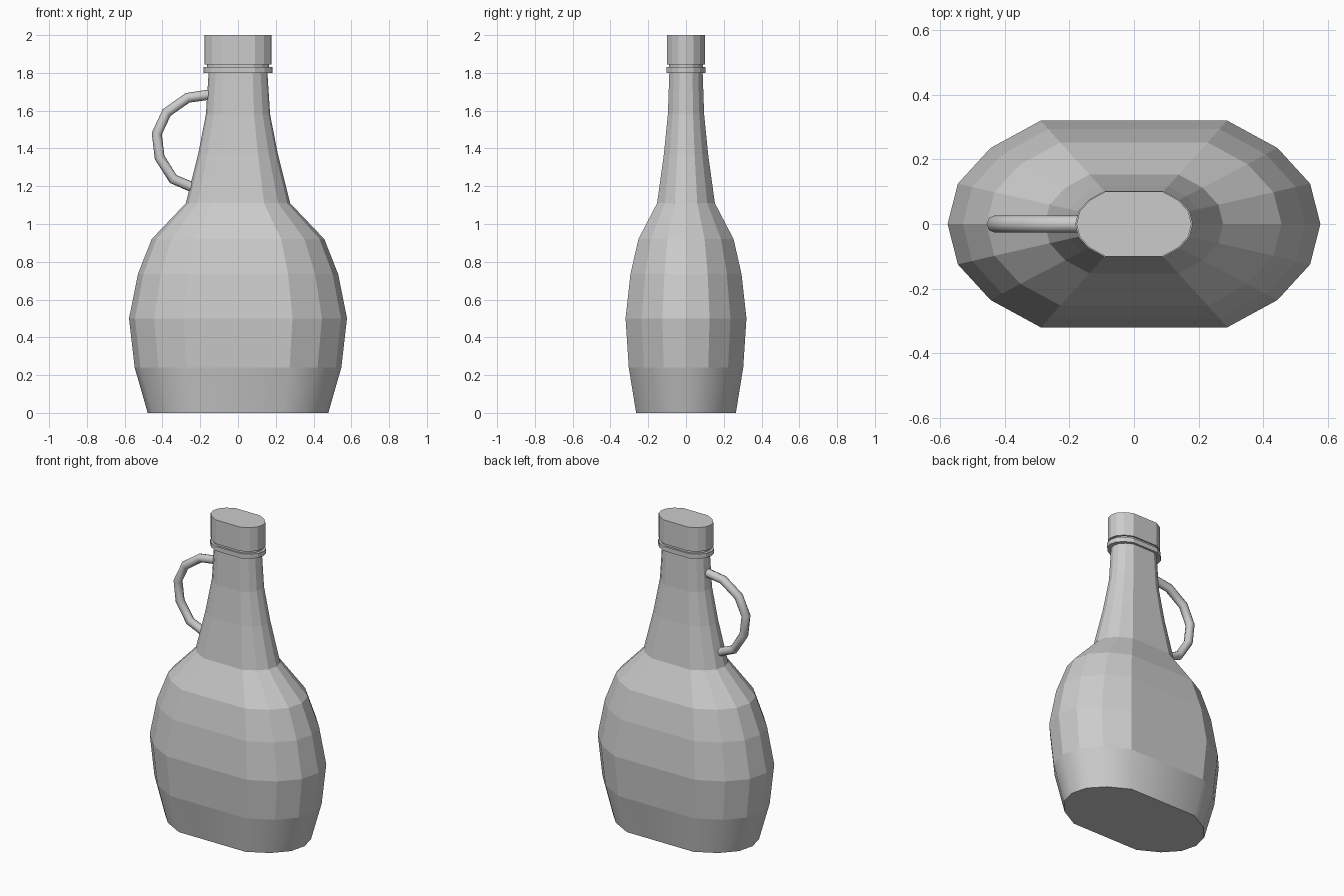
import bpy

if "Cube" in bpy.data.objects:
    bpy.data.objects.remove(bpy.data.objects["Cube"])

# Quarter of the oblong cross-section, normalised to half-width and half-depth
QUARTER = [(1, 0), (0.945, 0.39), (0.77, 0.735), (0.5, 1)]
SECTION = (QUARTER
           + [(-x, y) for x, y in reversed(QUARTER)]
           + [(-x, -y) for x, y in QUARTER[1:]]
           + [(x, -y) for x, y in reversed(QUARTER[1:])])


def loft(name, rings, smooth_bands=()):
    """Stack cross-sections given as (z, half width, half depth)."""
    n = len(SECTION)
    verts = [(x * a, y * b, z) for z, a, b in rings for x, y in SECTION]
    faces = [tuple(reversed(range(n)))]
    for r in range(len(rings) - 1):
        for i in range(n):
            j = (i + 1) % n
            faces.append((r * n + i, r * n + j, (r + 1) * n + j, (r + 1) * n + i))
    faces.append(tuple(range((len(rings) - 1) * n, len(rings) * n)))
    mesh = bpy.data.meshes.new(name)
    mesh.from_pydata(verts, [], faces)
    for r in smooth_bands:
        for k in range(n):
            mesh.polygons[1 + r * n + k].use_smooth = True
    obj = bpy.data.objects.new(name, mesh)
    bpy.context.collection.objects.link(obj)
    return obj


# Bottle body and neck, with the lowest band smooth
loft("bottle", [
    (0.00, 0.478, 0.264), (0.24, 0.547, 0.303), (0.50, 0.577, 0.32),
    (0.735, 0.53, 0.294), (0.92, 0.457, 0.252), (1.11, 0.276, 0.153),
    (1.37, 0.211, 0.117), (1.58, 0.170, 0.096), (1.81, 0.155, 0.088),
], smooth_bands=[0])

# Neck ring, thin gap and cap
loft("neck_ring", [(1.80, 0.182, 0.102), (1.83, 0.182, 0.102)])
loft("cap_seal", [(1.82, 0.165, 0.091), (1.85, 0.165, 0.091)])
loft("cap", [(1.845, 0.178, 0.10), (2.0, 0.178, 0.10)])

# Finger loop handle on the left of the neck
path = [(-0.15, 1.685), (-0.267, 1.668), (-0.378, 1.59), (-0.43, 1.478),
        (-0.415, 1.352), (-0.343, 1.238), (-0.235, 1.192)]
curve = bpy.data.curves.new("handle", "CURVE")
curve.dimensions = "3D"
curve.bevel_depth = 0.027
curve.bevel_resolution = 2
curve.use_fill_caps = True
spline = curve.splines.new("POLY")
spline.points.add(len(path) - 1)
for p, (x, z) in zip(spline.points, path):
    p.co = (x, 0, z, 1)
handle = bpy.data.objects.new("handle", curve)
bpy.context.collection.objects.link(handle)
bpy.context.view_layer.objects.active = handle
handle.select_set(True)
bpy.ops.object.convert(target="MESH")
bpy.ops.object.shade_smooth_by_angle(angle=0.9)
